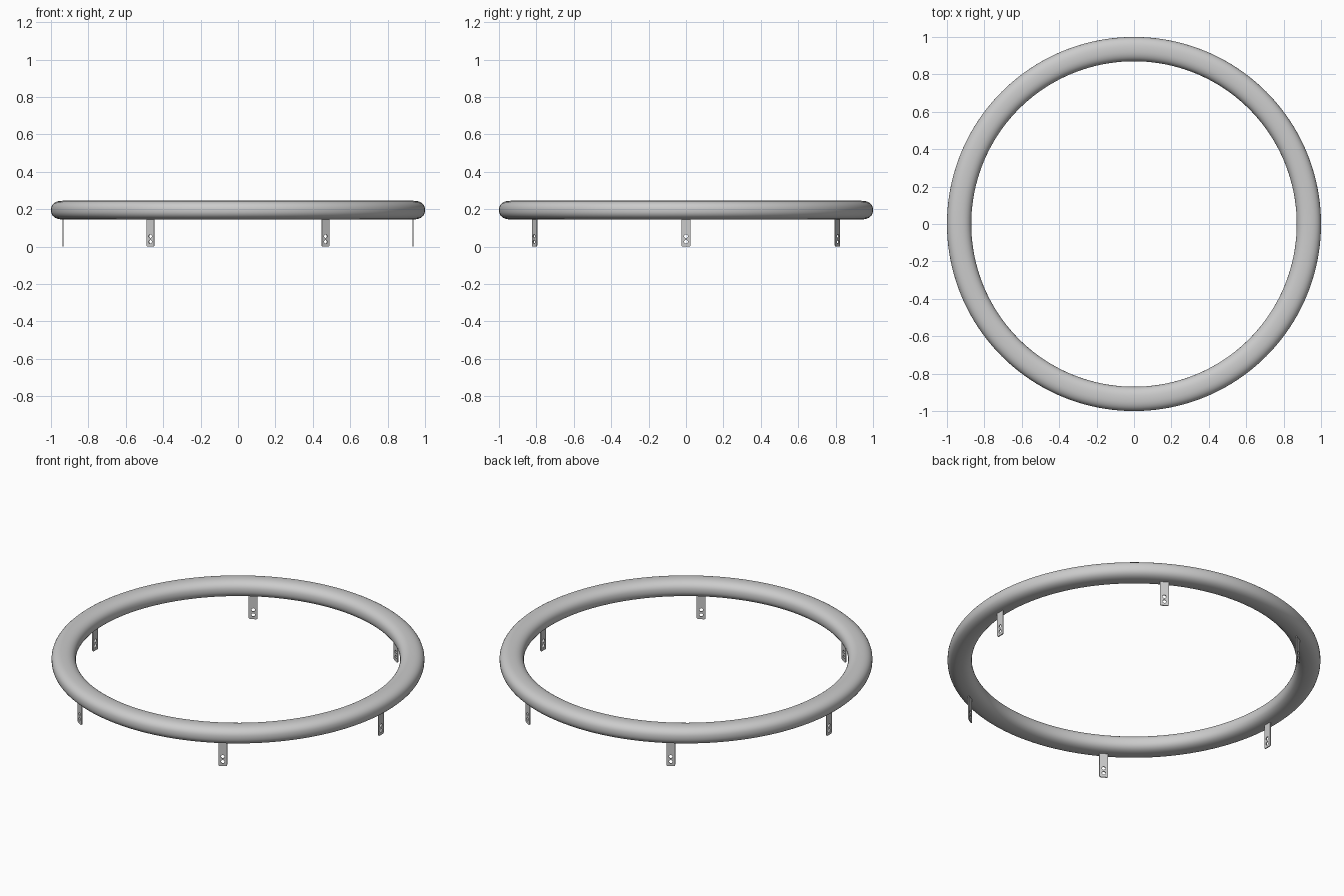
import bpy, bmesh, math
from math import cos, sin, pi, radians

if "Cube" in bpy.data.objects:
    bpy.data.objects.remove(bpy.data.objects["Cube"])

# Ring tube: softly squared oval cross-section swept around z
SEG, N = 160, 32
R, HALF_W, HALF_H, ZC = 0.935, 0.065, 0.05, 0.195


def power(v, e):
    return math.copysign(abs(v) ** e, v)


section = [(R + HALF_W * power(cos(2 * pi * i / N), 0.85),
            ZC + HALF_H * power(sin(2 * pi * i / N), 0.85)) for i in range(N)]
bm = bmesh.new()
rings = [[bm.verts.new((r * cos(2 * pi * s / SEG), r * sin(2 * pi * s / SEG), z))
          for r, z in section] for s in range(SEG)]
for s in range(SEG):
    a, b = rings[s], rings[(s + 1) % SEG]
    for i in range(N):
        j = (i + 1) % N
        bm.faces.new((a[i], b[i], b[j], a[j]))
bmesh.ops.recalc_face_normals(bm, faces=bm.faces)
mesh = bpy.data.meshes.new("ring_tube")
bm.to_mesh(mesh)
bm.free()
mesh.shade_smooth()
ring = bpy.data.objects.new("ring_tube", mesh)
bpy.context.collection.objects.link(ring)


# Mounting tab: flat plate with rounded lower corners and two screw holes
def add_loop(curve, points):
    spline = curve.splines.new('POLY')
    spline.points.add(len(points) - 1)
    for p, (x, y) in zip(spline.points, points):
        p.co = (x, y, 0, 1)
    spline.use_cyclic_u = True


def arc(cx, cy, r, start, end, n):
    return [(cx + r * cos(radians(start + (end - start) * k / n)),
             cy + r * sin(radians(start + (end - start) * k / n))) for k in range(n + 1)]


W, TOP, CR = 0.024, 0.16, 0.008
curve = bpy.data.curves.new("tab_outline", 'CURVE')
curve.dimensions = '2D'
curve.fill_mode = 'BOTH'
curve.extrude = 0.003
add_loop(curve, [(W, TOP), (-W, TOP)] + arc(-W + CR, CR, CR, 180, 270, 5)
         + arc(W - CR, CR, CR, 270, 360, 5))
for z in (0.025, 0.055):
    add_loop(curve, arc(0, z, 0.010, 0, 360, 20)[:-1])
temp = bpy.data.objects.new("tab_outline", curve)
bpy.context.collection.objects.link(temp)
bpy.context.view_layer.update()
tab_mesh = bpy.data.meshes.new_from_object(temp.evaluated_get(bpy.context.evaluated_depsgraph_get()))
bpy.data.objects.remove(temp)

# Six tabs spaced evenly under the ring, facing outward
for k in range(6):
    a = k * pi / 3
    tab = bpy.data.objects.new(f"mounting_tab_{k + 1}", tab_mesh)
    tab.location = (R * cos(a), R * sin(a), 0)
    tab.rotation_euler = (pi / 2, 0, a + pi / 2)
    bpy.context.collection.objects.link(tab)
